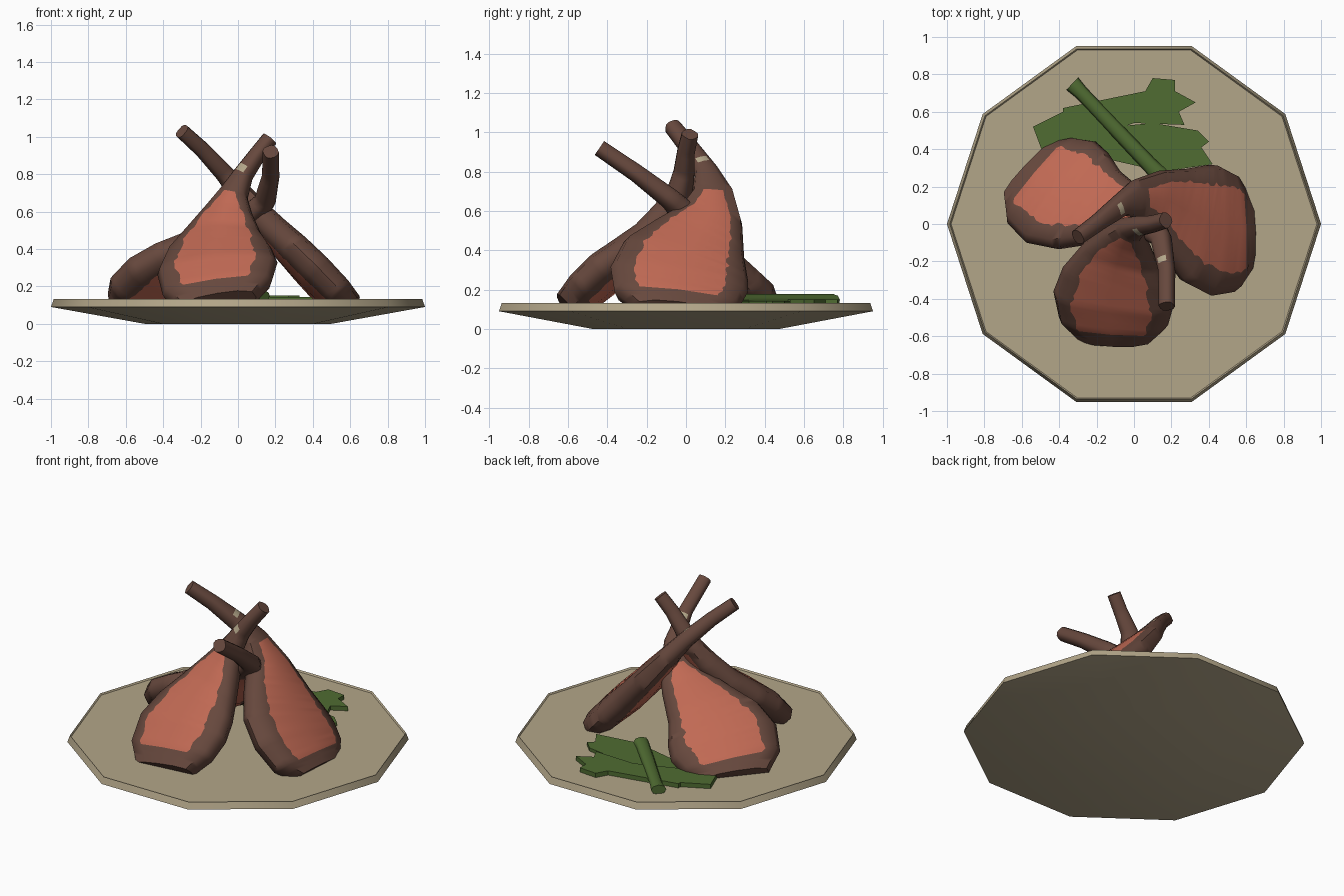
import bpy, bmesh, math, random
from mathutils import Vector

if "Cube" in bpy.data.objects:
    bpy.data.objects.remove(bpy.data.objects["Cube"])

random.seed(4)


def material(name, rgb):
    m = bpy.data.materials.new(name)
    m.diffuse_color = (*rgb, 1)
    m.use_nodes = True
    m.node_tree.nodes["Principled BSDF"].inputs["Base Color"].default_value = m.diffuse_color
    return m


CREAM = material("plate cream", (0.45, 0.38, 0.25))
BROWN = material("roasted brown", (0.135, 0.065, 0.047))
RED = material("pink meat", (0.53, 0.142, 0.088))
GREEN = material("vegetable green", (0.08, 0.15, 0.032))


def finish(name, bm, mats, smooth=None):
    bmesh.ops.recalc_face_normals(bm, faces=bm.faces[:])
    me = bpy.data.meshes.new(name)
    bm.to_mesh(me)
    bm.free()
    for m in mats:
        me.materials.append(m)
    ob = bpy.data.objects.new(name, me)
    bpy.context.collection.objects.link(ob)
    if smooth:
        bpy.ops.object.select_all(action='DESELECT')
        ob.select_set(True)
        bpy.context.view_layer.objects.active = ob
        bpy.ops.object.shade_smooth_by_angle(angle=math.radians(smooth))
    return ob


def skin(bm, rings):
    """Bridge closed rings of points, cap both ends; returns faces by row."""
    vs = [[bm.verts.new(p) for p in r] for r in rings]
    n = len(vs[0])
    rows = [[bm.faces.new((a[j], a[(j + 1) % n], b[(j + 1) % n], b[j]))
             for j in range(n)] for a, b in zip(vs, vs[1:])]
    bm.faces.new(vs[0])
    bm.faces.new(vs[-1])
    return rows


# Ten-sided plate
bm = bmesh.new()
skin(bm, [[(r * math.cos(k * math.pi / 5), r * math.sin(k * math.pi / 5), z) for k in range(10)]
          for r, z in ((0.5, 0), (1.0, 0.09), (0.985, 0.132), (0.978, 0.122))])
finish("plate", bm, [CREAM], 35)

# Chops: flattened teardrop lofted along a spine that narrows into a bone
SUB = 6
THICK = [0.075, 0.09, 0.095, 0.092, 0.085, 0.075, 0.06, 0.05, 0.043, 0.04]


def section(b):
    w = 1 - 0.28 * b * b
    half = [(1, 0), (0.92, 0.6), (b, w), (0, 1), (-b, w), (-0.92, 0.6)]
    return half + [(-u, -v) for u, v in half]


def chop(name, spine, normal, fleck):
    pts = [Vector(p[:3]) for p in spine]
    normal = Vector(normal).normalized()
    frames = []
    for i, p in enumerate(pts):
        t = (pts[min(i + 1, len(pts) - 1)] - pts[max(i - 1, 0)]).normalized()
        u = t.cross(normal).normalized()
        frames.append((p, u * spine[i][3], u.cross(t) * THICK[i]))
    rings = []
    count = (len(pts) - 1) * SUB
    for k in range(count + 1):
        i = min(k // SUB, len(pts) - 2)
        f = k / SUB - i
        c, u, w = (a.lerp(b, f) for a, b in zip(frames[i], frames[i + 1]))
        t = k / SUB
        b = 0.55
        if 0.6 < t < 6.1:          # uneven edge of the pink meat
            b = 0.66 + random.uniform(-0.045, 0.045) - max(0, t - 4.6) * 0.2
        rings.append([c + u * x + w * y for x, y in section(b)])
    bm = bmesh.new()
    for k, row in enumerate(skin(bm, rings)):
        t = (k + 0.5) / SUB
        if 0.9 < t < 5.8:
            for j in (2, 3, 8, 9):
                row[j].material_index = 1
        if abs(t - fleck) < 0.16:  # pale fleck on the bone
            row[2].material_index = row[3].material_index = 2
    finish(name, bm, [BROWN, RED, CREAM], 50)


chop("front_chop", [
    (-0.10, -0.605, 0.11, 0.20), (-0.11, -0.52, 0.19, 0.295), (-0.11, -0.40, 0.295, 0.325),
    (-0.10, -0.28, 0.385, 0.285), (-0.08, -0.17, 0.48, 0.21), (-0.05, -0.08, 0.60, 0.13),
    (-0.02, -0.03, 0.70, 0.075), (0.03, -0.01, 0.80, 0.05), (0.10, 0.00, 0.90, 0.042),
    (0.17, 0.02, 0.99, 0.04)], (-0.15, -0.6, 0.76), 7.1)
chop("right_chop", [
    (0.60, -0.05, 0.085, 0.21), (0.53, -0.045, 0.15, 0.32), (0.43, -0.035, 0.25, 0.355),
    (0.335, 0.00, 0.345, 0.335), (0.235, 0.06, 0.445, 0.255), (0.12, 0.125, 0.57, 0.165),
    (0.02, 0.135, 0.69, 0.105), (-0.07, 0.10, 0.80, 0.06), (-0.19, 0.01, 0.93, 0.045),
    (-0.30, -0.07, 1.03, 0.04)], (0.7, 0.1, 0.7), 7.25)
chop("back_left_chop", [
    (-0.555, 0.285, 0.11, 0.20), (-0.49, 0.23, 0.165, 0.295), (-0.39, 0.17, 0.24, 0.335),
    (-0.285, 0.125, 0.31, 0.305), (-0.17, 0.09, 0.39, 0.225), (-0.03, 0.06, 0.495, 0.15),
    (0.07, 0.01, 0.57, 0.09), (0.145, -0.08, 0.66, 0.055), (0.175, -0.25, 0.79, 0.042),
    (0.175, -0.44, 0.92, 0.04)], (-0.45, 0.5, 0.74), 7.75)


# Greens: flat stems with ragged tips, and one round stalk laid across
def leaf(name, outline, z0, z1):
    bm = bmesh.new()
    skin(bm, [[(x, y, z) for x, y in outline] for z in (z0, z1)])
    finish(name, bm, [GREEN])


leaf("long_green_stem", [
    (-0.54, 0.52), (-0.38, 0.60), (-0.38, 0.62), (0.06, 0.71), (0.10, 0.78), (0.22, 0.77),
    (0.22, 0.71), (0.33, 0.65), (0.24, 0.60), (0.27, 0.53), (0.00, 0.54), (-0.48, 0.36)],
    0.115, 0.15)
leaf("short_green_stem", [
    (-0.45, 0.38), (-0.10, 0.52), (0.10, 0.54), (0.34, 0.50), (0.40, 0.44), (0.36, 0.41),
    (0.42, 0.32), (0.15, 0.28), (-0.20, 0.36)], 0.115, 0.143)

bm = bmesh.new()
side = Vector((0.707, 0.707, 0))
rings = []
for x, y, r in ((-0.33, 0.75, 0.046), (-0.28, 0.70, 0.038), (0.08, 0.32, 0.042), (0.14, 0.26, 0.045)):
    rings.append([Vector((x, y, 0.147)) + side * r * math.cos(a) + Vector((0, 0, 0.03 * math.sin(a)))
                  for a in (k * math.pi / 4 for k in range(8))])
skin(bm, rings)
finish("crossing_green_stalk", bm, [GREEN], 60)
